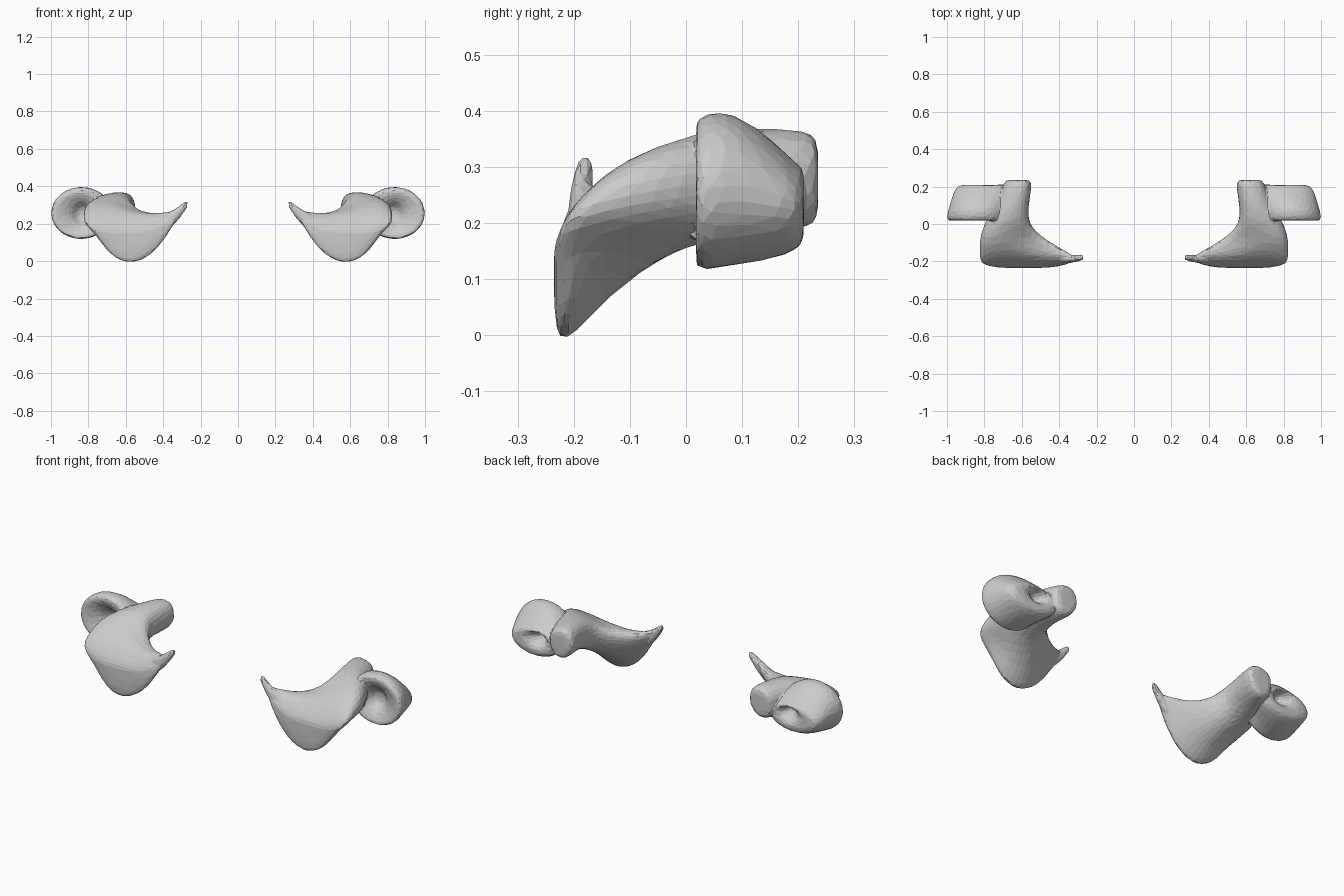
import bpy, bmesh, math

N_LOBE = 16


def shrink(ring, k, y, dz=0):
    """Copy of a ring scaled about its own centre, moved to depth y."""
    cx = sum(p[0] for p in ring) / len(ring)
    cz = sum(p[2] for p in ring) / len(ring)
    return [(cx + (p[0] - cx) * k, y, cz + (p[2] - cz) * k + dz) for p in ring]


def loft(bm, rings):
    """Skin a list of equal-length rings and cap both ends."""
    vs = [[bm.verts.new(p) for p in r] for r in rings]
    n = len(rings[0])
    for a, b in zip(vs, vs[1:]):
        for i in range(n):
            j = (i + 1) % n
            bm.faces.new((a[i], a[j], b[j], b[i]))
    bm.faces.new(vs[0])
    bm.faces.new(vs[-1][::-1])


def section(y, *xz):
    return [(x, y, z) for x, z in xz]


def oval(y, cx, cz, rx, rz, n=N_LOBE):
    t = [2 * math.pi * i / n for i in range(n)]
    return [(cx + rx * math.cos(a), y, cz + rz * math.sin(a)) for a in t]


def oval_x(x, cy, cz, ry, rz, n=8):
    return [(x, y, z) for y, _, z in oval(0, cy, cz, ry, rz, n)]


# swept body: wide winged front narrowing to a neck at the back
front = section(-0.21, (.27, .315), (.34, .18), (.425, .045), (.56, -.03), (.69, .015),
                (.77, .15), (.83, .20), (.825, .235), (.66, .225), (.40, .232))
front[0] = (.25, -.18, .33)
front[8] = (.66, -.19, .23)
front[9] = (.40, -.19, .232)
wing = section(-0.15, (.33, .265), (.39, .18), (.465, .09), (.57, .045), (.68, .075),
               (.765, .165), (.835, .215), (.82, .29), (.67, .285), (.46, .245))
waist = section(-0.08, (.47, .24), (.49, .18), (.54, .13), (.60, .11), (.69, .125),
                (.775, .175), (.835, .23), (.82, .325), (.70, .335), (.54, .265))
neck = section(0.0, (.565, .27), (.575, .22), (.60, .18), (.65, .16), (.70, .16),
               (.76, .185), (.81, .24), (.795, .33), (.70, .368), (.58, .345))
stem = section(0.1, (.56, .28), (.57, .24), (.60, .205), (.65, .18), (.70, .18),
               (.74, .205), (.75, .27), (.73, .34), (.66, .38), (.575, .36))
end = section(0.21, (.54, .30), (.55, .25), (.58, .205), (.62, .185), (.665, .195),
              (.695, .235), (.70, .30), (.685, .345), (.63, .37), (.565, .365))

bm = bmesh.new()
face = shrink(front, .75, -0.23, -.035)
face[0] = (.36, -.218, .2)
loft(bm, [shrink(face, .5, -0.236), face, front, wing, waist, neck, stem, end,
          shrink(end, .85, 0.234), shrink(end, .4, 0.236)])

# small upturned tip of the wing
loft(bm, [oval_x(.43, -.185, .19, .025, .045), oval_x(.36, -.187, .22, .026, .05),
          oval_x(.315, -.186, .258, .02, .038), oval_x(.287, -.181, .292, .018, .028),
          oval_x(.268, -.178, .306, .013, .017)])

# side lobe: hollow in front, small dimple beside the stem at the back
loft(bm, [oval(.085, .83, .25, .012, .012), oval(.08, .83, .25, .035, .04),
          oval(.05, .835, .252, .055, .06), oval(.03, .84, .25, .09, .085),
          oval(.012, .84, .25, .15, .127), oval(.03, .84, .255, .167, .143),
          oval(.075, .835, .262, .162, .141), oval(.13, .82, .25, .16, .122),
          oval(.19, .805, .23, .157, .085), oval(.212, .80, .23, .13, .065),
          oval(.21, .785, .25, .06, .04), oval(.17, .775, .255, .035, .03),
          oval(.15, .775, .255, .012, .012)])
bmesh.ops.recalc_face_normals(bm, faces=bm.faces)

mesh = bpy.data.meshes.new("winged_bone_pair")
bm.to_mesh(mesh)
bm.free()
obj = bpy.data.objects.new("winged_bone_pair", mesh)
bpy.context.collection.objects.link(obj)

# round off, fuse into one skin, reduce to facets, mirror to the other side
sub = obj.modifiers.new("round", 'SUBSURF')
sub.levels = sub.render_levels = 2
fuse = obj.modifiers.new("fuse", 'REMESH')
fuse.mode = 'VOXEL'
fuse.voxel_size = 0.007
facet = obj.modifiers.new("facet", 'DECIMATE')
facet.ratio = 0.04
mirror = obj.modifiers.new("mirror", 'MIRROR')
mirror.use_mirror_merge = False
